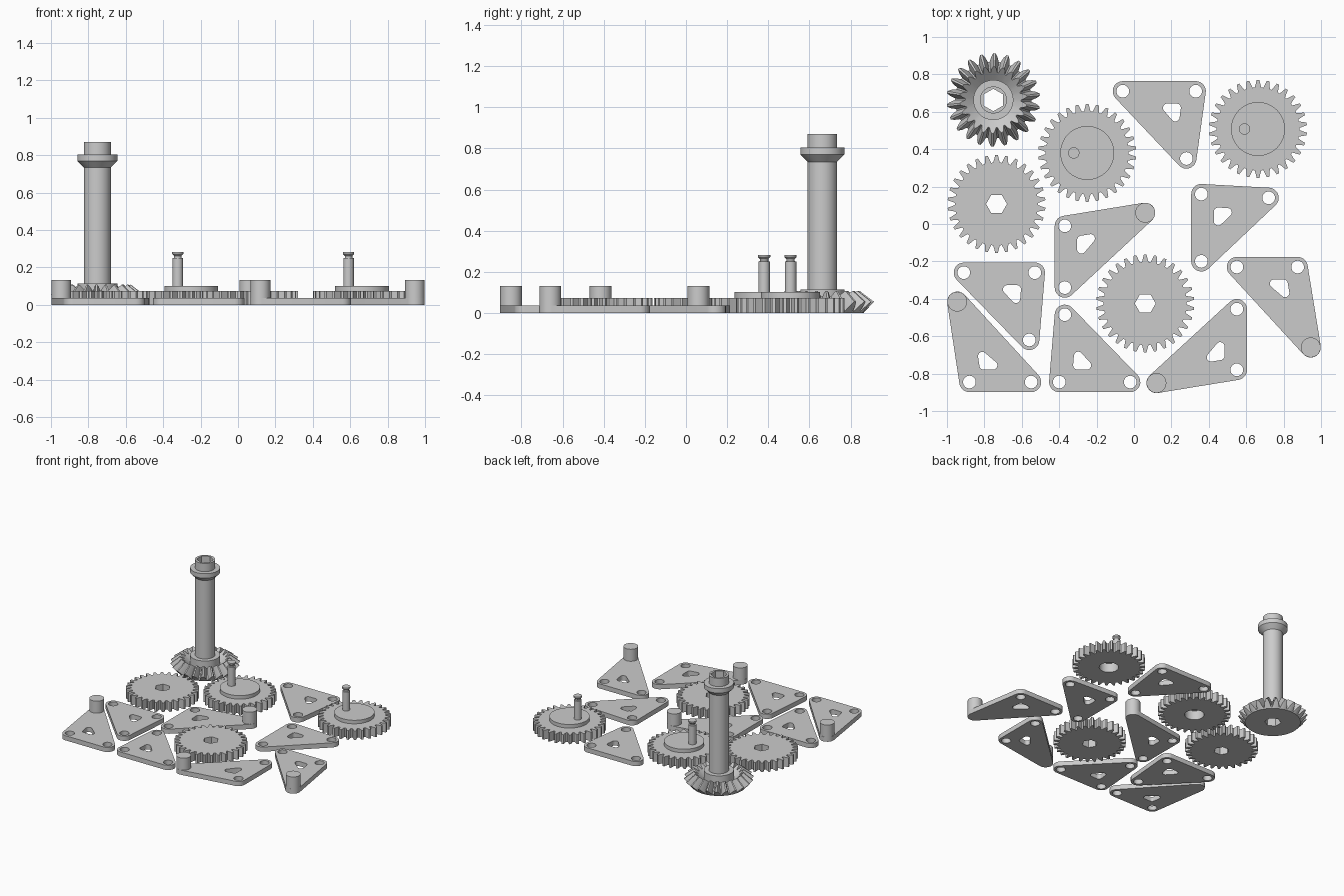
import bpy
import bmesh
from math import pi, sin, cos, tau, radians
from mathutils import Vector

cube = bpy.data.objects.get("Cube")
if cube:
    bpy.data.objects.remove(cube)

grey = bpy.data.materials.new("plain_grey")
grey.use_nodes = True
colour = (0.6, 0.6, 0.6, 1)
grey.diffuse_color = colour
grey.node_tree.nodes["Principled BSDF"].inputs["Base Color"].default_value = colour


def finish(name, bm, location):
    """Turn a bmesh into a smooth-by-angle object."""
    bmesh.ops.remove_doubles(bm, verts=bm.verts, dist=0.0002)
    bmesh.ops.recalc_face_normals(bm, faces=bm.faces)
    mesh = bpy.data.meshes.new(name)
    bm.to_mesh(mesh)
    bm.free()
    mesh.materials.append(grey)
    obj = bpy.data.objects.new(name, mesh)
    obj.location = location
    bpy.context.collection.objects.link(obj)
    bpy.ops.object.select_all(action="DESELECT")
    obj.select_set(True)
    bpy.context.view_layer.objects.active = obj
    bpy.ops.object.shade_smooth_by_angle(angle=radians(30))
    return obj


def prism(name, loops, height, location=(0, 0, 0)):
    """Extrude an outline; further loops become through holes."""
    curve = bpy.data.curves.new(name, "CURVE")
    curve.dimensions = "2D"
    curve.fill_mode = "BOTH"
    curve.extrude = height / 2
    for loop in loops:
        spline = curve.splines.new("POLY")
        spline.points.add(len(loop) - 1)
        for point, (x, y) in zip(spline.points, loop):
            point.co = (x, y, 0, 1)
        spline.use_cyclic_u = True
    helper = bpy.data.objects.new(name + "_outline", curve)
    bpy.context.collection.objects.link(helper)
    bpy.context.view_layer.update()
    mesh = bpy.data.meshes.new_from_object(
        helper.evaluated_get(bpy.context.evaluated_depsgraph_get()))
    bm = bmesh.new()
    bm.from_mesh(mesh)
    bpy.data.objects.remove(helper)
    bpy.data.curves.remove(curve)
    bpy.data.meshes.remove(mesh)
    x, y, z = location
    return finish(name, bm, (x, y, z + height / 2))


def ring(radius, sides=32, centre=(0, 0)):
    return [(centre[0] + radius * cos(tau * i / sides),
             centre[1] + radius * sin(tau * i / sides)) for i in range(sides)]


def rounded_triangle(points, radius, steps=8):
    """Outline around three circles, one on each point."""
    a, b, c = [Vector(p) for p in points]
    if (b - a).cross(c - a) < 0:
        b, c = c, b
    corners = [a, b, c]
    loop = []
    for i, p in enumerate(corners):
        before = p - corners[i - 1]
        after = corners[(i + 1) % 3] - p
        start = Vector((before.y, -before.x)).normalized()
        turn = before.angle(after)
        for k in range(steps + 1):
            t = turn * k / steps
            loop.append((p.x + radius * (start.x * cos(t) - start.y * sin(t)),
                         p.y + radius * (start.x * sin(t) + start.y * cos(t))))
    return loop


def revolve(name, segments, profile, location, closed=False):
    """Sweep profile(i) -> [(radius, z)] around the z axis."""
    bm = bmesh.new()
    rows = []
    for i in range(segments):
        a = tau * i / segments
        rows.append([bm.verts.new((r * cos(a), r * sin(a), z)) for r, z in profile(i)])
    count = len(rows[0])
    for i in range(segments):
        one, two = rows[i], rows[(i + 1) % segments]
        for k in range(count if closed else count - 1):
            n = (k + 1) % count
            bm.faces.new((one[k], two[k], two[n], one[n]))
    if not closed:
        bm.faces.new([row[0] for row in rows])
        bm.faces.new([row[-1] for row in rows])
    return finish(name, bm, location)


# Spur gears
TEETH = 30
TOOTH = [(-0.38, 0.222), (-0.25, 0.24), (-0.13, 0.262),
         (0.13, 0.262), (0.25, 0.24), (0.38, 0.222)]
GEAR_HEIGHT = 0.073


def spur_gear(name, x, y, bore):
    outline = []
    for i in range(TEETH):
        for part, r in TOOTH:
            a = pi / 2 + tau * (i + part) / TEETH
            outline.append((r * cos(a), r * sin(a)))
    prism(name, [outline, bore], GEAR_HEIGHT, (x, y, 0))


for name, x, y in (("left_hex_gear", 0.06, -0.425), ("right_hex_gear", -0.735, 0.107)):
    spur_gear(name, x, y, ring(0.056, 6))

# Crank gears: blind bore below, raised disc and off-centre pin above
PIN = [(0.028, 0), (0.028, 0.15), (0.02, 0.152), (0.02, 0.162),
       (0.03, 0.172), (0.03, 0.183)]
for side, x, y in (("right", -0.25, 0.38), ("left", 0.663, 0.508)):
    spur_gear(side + "_crank_gear", x, y, ring(0.07))
    prism(side + "_crank_disc", [ring(0.144, 64)], 0.028, (x, y, GEAR_HEIGHT))
    revolve(side + "_crank_pin", 32, lambda i: PIN, (x - 0.072, y, 0.1))

# Triangular plates: square corner, two ends, and whether the last end has a post
PLATES = [
    ((0.33, 0.71), (-0.06, 0.71), (0.28, 0.35), False),
    ((0.36, 0.16), (0.72, 0.14), (0.36, -0.2), False),
    ((-0.53, -0.26), (-0.91, -0.26), (-0.56, -0.62), False),
    ((-0.4, -0.845), (-0.37, -0.485), (-0.02, -0.845), False),
    ((-0.37, -0.01), (-0.37, -0.34), (0.06, 0.06), True),
    ((-0.88, -0.845), (-0.55, -0.845), (-0.945, -0.415), True),
    ((0.55, -0.78), (0.55, -0.455), (0.12, -0.85), True),
    ((0.875, -0.23), (0.55, -0.23), (0.945, -0.66), True),
]
PLATE_HEIGHT = 0.037
for n, (corner, end, tip, has_post) in enumerate(PLATES, 1):
    c = Vector(corner)
    u = (Vector(end) - c).normalized()
    v = (Vector(tip) - c).normalized()
    loops = [rounded_triangle((corner, end, tip), 0.054)]
    loops += [ring(0.034, 24, p) for p in (corner, end)]
    window = [c + u * s + v * t for s, t in ((0.09, 0.09), (0.14, 0.09), (0.09, 0.14))]
    loops.append(rounded_triangle(window, 0.023))
    if has_post:
        prism(f"post_{n}", [ring(0.053)], 0.132 - PLATE_HEIGHT, (*tip, PLATE_HEIGHT))
    else:
        loops.append(ring(0.034, 24, tip))
    prism(f"plate_{n}", loops, PLATE_HEIGHT)

# Bevel gear with its tall flanged shaft and a hexagonal through bore
BEVEL_TEETH = 22
RISE = [0, 0.6, 1, 1, 0.6, 0]
SEGMENTS = BEVEL_TEETH * len(RISE)


def shaft_profile(i):
    t = RISE[i % len(RISE)]
    from_flat = (tau * i / SEGMENTS) % (pi / 3)
    if from_flat > pi / 6:
        from_flat -= pi / 3
    bore = 0.052 / cos(from_flat)
    return [
        (bore, 0), (0.2, 0),
        (0.205 + 0.045 * t, 0.01 + 0.045 * t),
        (0.148 + 0.032 * t, 0.08 + 0.028 * t),
        (0.107, 0.045), (0.107, 0.115), (0.072, 0.115),
        (0.072, 0.735), (0.107, 0.77), (0.107, 0.805),
        (0.072, 0.805), (0.072, 0.87), (bore, 0.87),
    ]


revolve("bevel_gear_shaft", SEGMENTS, shaft_profile, (-0.752, 0.663, 0), closed=True)
